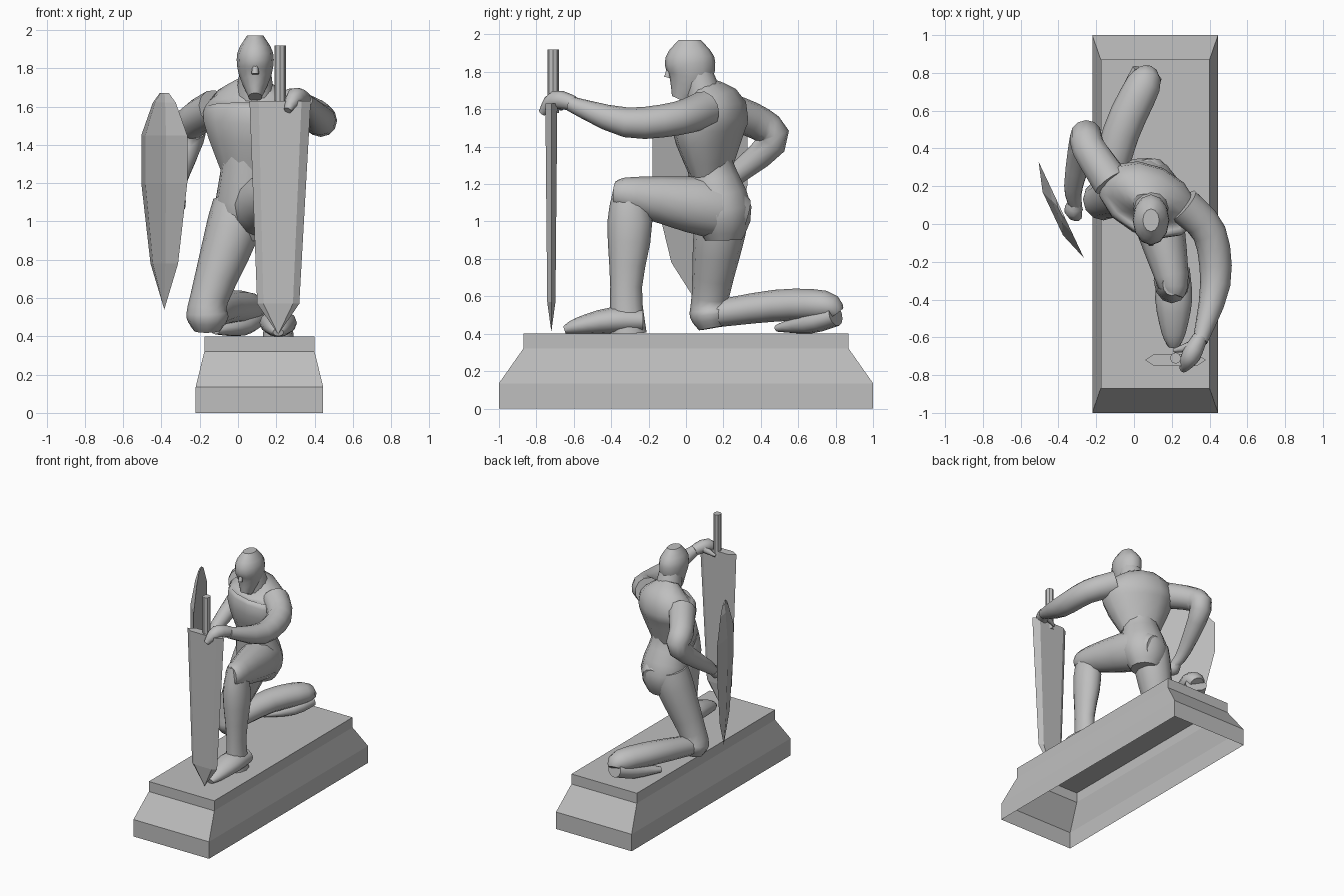
import bpy, bmesh, math
from mathutils import Vector

default_cube = bpy.data.objects.get("Cube")
if default_cube:
    bpy.data.objects.remove(default_cube, do_unlink=True)

# One stone colour for everything
grey = (.52, .52, .52, 1)
stone = bpy.data.materials.new("grey_stone")
stone.use_nodes = True
stone.diffuse_color = grey
stone.node_tree.nodes["Principled BSDF"].inputs["Base Color"].default_value = grey


def bridge_rings(name, rings, smooth=False, cap_start=True):
    """Bridge a list of closed point rings into one mesh object."""
    bm = bmesh.new()
    loops = [[bm.verts.new(point) for point in ring] for ring in rings]
    for low, high in zip(loops, loops[1:]):
        for i in range(len(low)):
            bm.faces.new((low[i - 1], low[i], high[i], high[i - 1]))
    if cap_start:
        bm.faces.new(loops[0][::-1])
    bm.faces.new(loops[-1])
    bmesh.ops.remove_doubles(bm, verts=bm.verts, dist=.0005)
    bmesh.ops.recalc_face_normals(bm, faces=bm.faces)
    mesh = bpy.data.meshes.new(name)
    bm.to_mesh(mesh)
    bm.free()
    mesh.materials.append(stone)
    for polygon in mesh.polygons:
        polygon.use_smooth = smooth and len(polygon.vertices) == 4
    bpy.context.collection.objects.link(bpy.data.objects.new(name, mesh))


def spline(joints, steps=3):
    """Smooth curve through joints of x, y, z and radius."""
    keys = [Vector(joint) for joint in joints]
    padded = [keys[0]] + keys + [keys[-1]]
    curve = []
    for before, start, end, after in zip(padded, padded[1:], padded[2:], padded[3:]):
        for step in range(steps):
            t = step / steps
            leave, arrive = (end - before) / 2, (after - start) / 2
            bend = (end - start) * 3 - leave * 2 - arrive
            twist = (start - end) * 2 + leave + arrive
            curve.append(start + (leave + (bend + twist * t) * t) * t)
    return curve + [keys[-1]]


def limb(name, *joints, wide=1, yaw=0, sides=12):
    """Tapered elliptical body part along a spline of joints."""
    curve = spline(joints)
    across = Vector((math.cos(math.radians(yaw)), math.sin(math.radians(yaw)), 0))
    rings = []
    for k, station in enumerate(curve):
        ahead, behind = curve[min(k + 1, len(curve) - 1)], curve[max(k - 1, 0)]
        tangent = (ahead - behind).to_3d().normalized()
        side = (across - tangent * across.dot(tangent)).normalized()
        up = tangent.cross(side)
        centre, radius = station.to_3d(), station.w
        angles = [math.tau * i / sides for i in range(sides)]
        rings.append([centre + (side * wide * math.cos(a) + up * math.sin(a)) * radius
                      for a in angles])
    bridge_rings(name, rings, smooth=True)


# Plinth: stepped block, hollow underneath
def rectangle(half_width, half_depth, z):
    corners = ((-1, -1), (1, -1), (1, 1), (-1, 1))
    return [(.112 + u * half_width, v * half_depth, z) for u, v in corners]


base_size, top_size = (.333, 1), (.288, .87)
bridge_rings("plinth", [rectangle(*base_size, 0), rectangle(*base_size, .135),
                        rectangle(*top_size, .32), rectangle(*top_size, .4)], cap_start=False)

# Trunk, turned at the shoulders
limb("abdomen", (.06, .2, .9, .1), (.06, .19, 1.05, .165), (.05, .13, 1.3, .125),
     (.06, .13, 1.45, .13), wide=1.1, yaw=-10)
limb("chest", (.05, .13, 1.25, .1), (.07, .12, 1.5, .18), (.08, .14, 1.62, .165),
     (.08, .1, 1.73, .06), wide=1.5, yaw=-25)

# Neck, head and nose
limb("neck", (.09, .1, 1.65, .1), (.09, .06, 1.8, .08))
limb("head", (.09, -.03, 1.65, .05), (.09, .02, 1.77, .12), (.09, .02, 1.88, .13),
     (.09, .02, 1.97, .06), wide=.72)
limb("nose", (.09, -.08, 1.86, .01), (.09, -.1, 1.77, .02), sides=6)

# Left arm reaching forward to the sword
limb("left_arm", (.26, .1, 1.6, .1), (.4, -.05, 1.55, .09), (.43, -.32, 1.53, .08),
     (.35, -.62, 1.63, .04))
limb("left_hand", (.35, -.6, 1.63, .04), (.3, -.7, 1.65, .05), (.26, -.77, 1.58, .02), sides=8)
limb("left_thumb", (.3, -.65, 1.64, .03), (.21, -.67, 1.6, .01), sides=6)

# Right arm bent back, with the hand behind the shield
limb("right_arm", (-.12, .22, 1.59, .1), (-.24, .4, 1.52, .09), (-.26, .46, 1.42, .08),
     (-.32, .2, 1.2, .05), (-.31, .1, 1.12, .035))
limb("right_hand", (-.31, .13, 1.14, .03), (-.32, .07, 1.1, .05), (-.29, .03, 1.07, .02), sides=8)

# Left leg: raised knee, foot planted forward
limb("left_thigh", (.07, .32, 1.03, .09), (.1, .15, 1.07, .16), (.2, -.28, 1.14, .1),
     (.2, -.37, 1.15, .07), wide=.9)
limb("left_shin", (.2, -.32, 1.22, .06), (.2, -.3, 1, .12), (.21, -.32, .65, .085),
     (.21, -.31, .4, .1), wide=.8)
limb("left_foot", (.21, -.23, .47, .06), (.21, -.4, .47, .07), (.21, -.58, .44, .045),
     (.21, -.65, .42, .02), wide=1.4)

# Right leg: kneeling, foot turned under
limb("right_thigh", (0, .2, 1.1, .13), (-.03, .18, .95, .14), (-.15, .13, .6, .1),
     (-.16, .13, .5, .11), (-.16, .14, .43, .07))
limb("right_shin", (-.16, .12, .5, .07), (-.07, .48, .55, .085), (.05, .74, .55, .08),
     (.06, .8, .51, .05), wide=1.15)
limb("right_foot", (.07, .8, .5, .06), (0, .66, .46, .06), (-.12, .49, .43, .02), wide=1.4)


# Sword: six-sided blade and round grip
def blade_ring(x, z, half_width):
    outline = ((-1, 0), (-.7, -1), (.7, -1), (1, 0), (.7, 1), (-.7, 1))
    return [(x + u * half_width, -.72 + v * half_width / 5, z) for u, v in outline]


bridge_rings("sword_blade", [blade_ring(.22, 1.63, .16), blade_ring(.21, .57, .11),
                             blade_ring(.21, .41, 0)])
bpy.ops.mesh.primitive_cylinder_add(vertices=8, radius=.03, depth=.34, location=(.22, -.71, 1.75))
grip = bpy.context.object
grip.name = "sword_grip"
grip.data.materials.append(stone)

# Shield: long pointed plate, bowed outwards
along, outward = Vector((.24, -.51, 0)), Vector((-.09, -.04, 0))


def shield_ring(z, half):
    middle = Vector((-.385, .075, z))
    edge, bow = along * half, outward * half
    return [middle - edge, middle - edge * .45 + bow, middle + edge * .45 + bow, middle + edge]


shield_outline = ((.54, 0), (.78, .3), (1.2, .5), (1.45, .5), (1.62, .25), (1.67, .1))
bridge_rings("shield", [shield_ring(z, half) for z, half in shield_outline])
